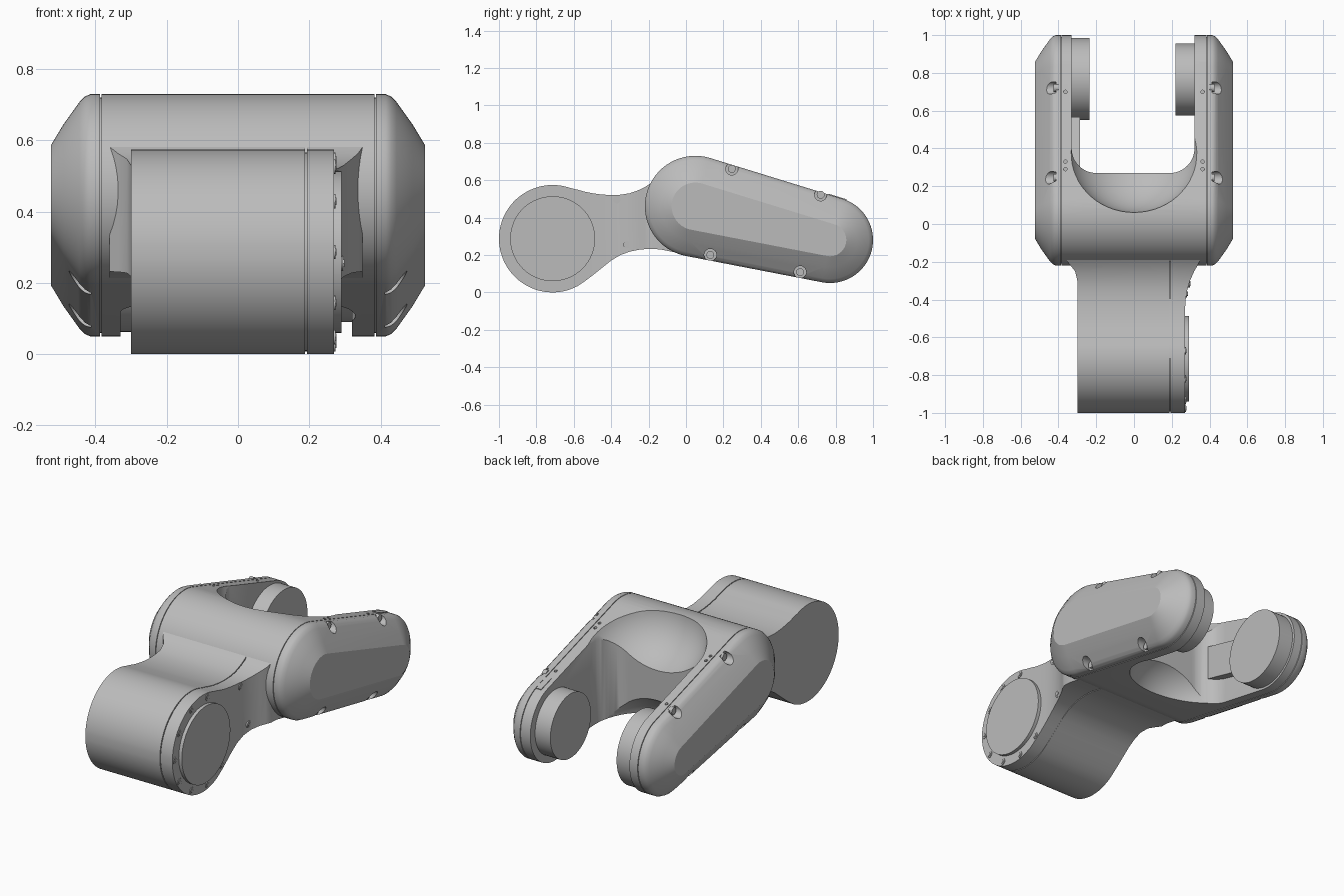
import bpy, bmesh, math
from mathutils import Vector, Matrix

if "Cube" in bpy.data.objects:
    bpy.data.objects.remove(bpy.data.objects["Cube"], do_unlink=True)

grey = bpy.data.materials.new("light_grey_metal")
grey.use_nodes = True
colour = (0.5, 0.5, 0.5, 1)
grey.diffuse_color = colour
grey.node_tree.nodes["Principled BSDF"].inputs["Base Color"].default_value = colour


def make_object(name, bm):
    bmesh.ops.recalc_face_normals(bm, faces=bm.faces)
    mesh = bpy.data.meshes.new(name)
    bm.to_mesh(mesh)
    bm.free()
    mesh.materials.append(grey)
    ob = bpy.data.objects.new(name, mesh)
    bpy.context.collection.objects.link(ob)
    return ob


def loft(name, rings):
    """Skin a row of equal rings and close both ends."""
    bm = bmesh.new()
    loops = [[bm.verts.new(p) for p in ring] for ring in rings]
    for a, b in zip(loops, loops[1:]):
        for i in range(len(a)):
            j = (i + 1) % len(a)
            bm.faces.new((a[i], a[j], b[j], b[i]))
    bm.faces.new(loops[0])
    bm.faces.new(loops[-1])
    return make_object(name, bm)


def cylinder_x(name, x0, x1, y, z, r, sides=64):
    def ring(x):
        return [(x, y + r * math.cos(math.tau * i / sides), z + r * math.sin(math.tau * i / sides))
                for i in range(sides)]
    return loft(name, [ring(x0), ring(x1)])


def box(name, size, centre, tilt):
    bm = bmesh.new()
    bmesh.ops.create_cube(bm, size=1, matrix=Matrix.Translation(centre)
                          @ Matrix.Rotation(tilt, 4, "X") @ Matrix.Diagonal((*size, 1)))
    return make_object(name, bm)


def cut(ob, cutters):
    for c in cutters:
        mod = ob.modifiers.new("cut", "BOOLEAN")
        mod.operation, mod.solver, mod.object = "DIFFERENCE", "EXACT", c
    bpy.context.view_layer.update()
    evaluated = ob.evaluated_get(bpy.context.evaluated_depsgraph_get())
    mesh = bpy.data.meshes.new_from_object(evaluated)
    ob.modifiers.clear()
    ob.data = mesh
    for c in cutters:
        bpy.data.objects.remove(c, do_unlink=True)


# Arm outline: hull of a big hub circle and a smaller tip circle
HUB, HUB_R = Vector((0.05, 0.46)), 0.27
TIP, TIP_R = Vector((0.77, 0.28)), 0.23
AXIS = math.atan2(TIP.y - HUB.y, TIP.x - HUB.x)
SPREAD = math.acos((HUB_R - TIP_R) / (TIP - HUB).length)


def outline(x, inset=0, n=32):
    pts = []
    for c, r, a0, a1 in ((HUB, HUB_R, SPREAD, math.tau - SPREAD), (TIP, TIP_R, -SPREAD, SPREAD)):
        for i in range(n + 1):
            a = AXIS + a0 + (a1 - a0) * i / n
            pts.append((x, c.x + (r - inset) * math.cos(a), c.y + (r - inset) * math.sin(a)))
    return pts


def arm_top(y):
    """Height of the straight upper edge of the arm."""
    n = AXIS + SPREAD
    return HUB.y + (HUB_R - (y - HUB.x) * math.cos(n)) / math.sin(n)


# Yoke: the full outline, with a rounded slot and scoops cut out
yoke = loft("yoke", [outline(-0.383), outline(0.383)])


def slot_ring(z, left=-0.33, right=0.32, back=0.27, r=0.13):
    pts = [(right, 1.3, z), (left, 1.3, z)]
    for cx, start in ((left + r, math.pi), (right - r, 1.5 * math.pi)):
        for i in range(13):
            a = start + math.pi / 2 * i / 12
            pts.append((cx + r * math.cos(a), back + r + r * math.sin(a), z))
    return pts


def scoop(centre, radii):
    bm = bmesh.new()
    bmesh.ops.create_uvsphere(bm, u_segments=64, v_segments=32, radius=1,
                              matrix=Matrix.Translation(centre) @ Matrix.Diagonal((*radii, 1)))
    return make_object("scoop_cutter", bm)


cutters = [loft("slot_cutter", [slot_ring(-0.2), slot_ring(1)]),
           scoop((0, 0.42, 0.75), (0.36, 0.36, 0.3)),
           scoop((0, 0.45, 0.1), (0.33, 0.3, 0.25))]
for side in (-1, 1):
    for y in (0.29, 0.33, 0.7):
        bm = bmesh.new()
        bmesh.ops.create_cone(bm, cap_ends=True, segments=12, radius1=0.009, radius2=0.009, depth=0.1,
                              matrix=Matrix.Translation((side * 0.363, y, arm_top(y) + 0.03)))
        cutters.append(make_object("pin_cutter", bm))
cut(yoke, cutters)

# Arm covers with chamfered rims, screw pockets and screws
POCKETS = [(0.245, 0.66), (0.72, 0.522), (0.13, 0.2), (0.61, 0.108)]
RIM = [(0.37, 0.01), (0.387, 0.01), (0.387, 0), (0.415, 0), (0.43, 0.007),
       (0.445, 0.022), (0.49, 0.085), (0.525, 0.143)]
for side, label in ((1, "left"), (-1, "right")):
    cover = loft(label + "_arm_cover", [outline(side * x, d) for x, d in RIM])
    cut(cover, [cylinder_x("pocket_cutter", side * 0.412, side * 0.6, y, z, 0.033, 24) for y, z in POCKETS])
    for y, z in POCKETS:
        cylinder_x(label + "_cover_screw", side * 0.40, side * 0.425, y, z, 0.021, 16)

# Joint discs and fittings inside the fork
cylinder_x("left_joint_disc", 0.22, 0.34, 0.765, 0.28, 0.19)
cylinder_x("right_joint_disc", -0.34, -0.235, 0.768, 0.28, 0.217)
box("right_inner_block", (0.06, 0.27, 0.2), (-0.315, 0.41, 0.37), AXIS)
box("left_top_plate", (0.035, 0.1, 0.008), (0.365, 0.81, arm_top(0.81)), AXIS + SPREAD - math.pi / 2)

# Neck and front barrel: rows of (y, bottom, top)
BARREL_Y, BARREL_R = -0.713, 0.287
stations = []
for i in range(1, 29):
    a = math.radians(109 * i / 28)
    h = BARREL_R * math.sin(a)
    stations.append((BARREL_Y - BARREL_R * math.cos(a), BARREL_R - h, BARREL_R + h))
stations += [(-0.58, 0.033, 0.549), (-0.54, 0.06, 0.538), (-0.5, 0.09, 0.53), (-0.45, 0.13, 0.523),
             (-0.4, 0.17, 0.52), (-0.35, 0.2, 0.522), (-0.3, 0.218, 0.53), (-0.25, 0.228, 0.548),
             (-0.22, 0.231, 0.563), (-0.19, 0.232, 0.582), (-0.14, 0.23, 0.62), (-0.02, 0.206, 0.69)]


def ramp(y, start, length):
    return min(1, max(0, (y - start) / length))


def left_face(y):
    return 0.27 + 0.08 * ramp(y, -0.48, 0.28) ** 2.5


def right_face(y):
    return -0.3 - 0.06 * ramp(y, -0.29, 0.09) ** 2


def neck(name, x0, x1, shrink=0):
    rings = []
    for y, lo, hi in stations:
        s = min(shrink, (hi - lo) / 3)
        a, b = x0(y), x1(y)
        rings.append([(a, y + shrink, lo + s), (b, y + shrink, lo + s),
                      (b, y + shrink, hi - s), (a, y + shrink, hi - s)])
    return loft(name, rings)


neck("neck_body", right_face, lambda y: 0.188)
neck("neck_cover", lambda y: 0.193, left_face)
neck("neck_core", lambda y: 0.15, lambda y: 0.22, 0.008)
cylinder_x("barrel_disc", 0.26, 0.29, BARREL_Y, BARREL_R, 0.227)

# Bolts around the barrel and on the neck: raised collars with a small head
bolts = [(BARREL_Y + 0.262 * math.cos(math.radians(81 + 33 * k)),
          BARREL_R + 0.262 * math.sin(math.radians(81 + 33 * k))) for k in range(8)]
bolts += [(-0.37, 0.495), (-0.315, 0.255)]
for y, z in bolts:
    x = left_face(y)
    cylinder_x("neck_bolt", x - 0.02, x + 0.004, y, z, 0.02, 16)
    cylinder_x("neck_bolt_head", x - 0.02, x + 0.007, y, z, 0.012, 6)

# Smooth shading with crisp edges
bpy.ops.object.select_all(action="DESELECT")
meshes = [o for o in bpy.context.scene.objects if o.type == "MESH"]
for o in meshes:
    o.select_set(True)
bpy.context.view_layer.objects.active = meshes[0]
bpy.ops.object.shade_smooth_by_angle(angle=math.radians(30))
